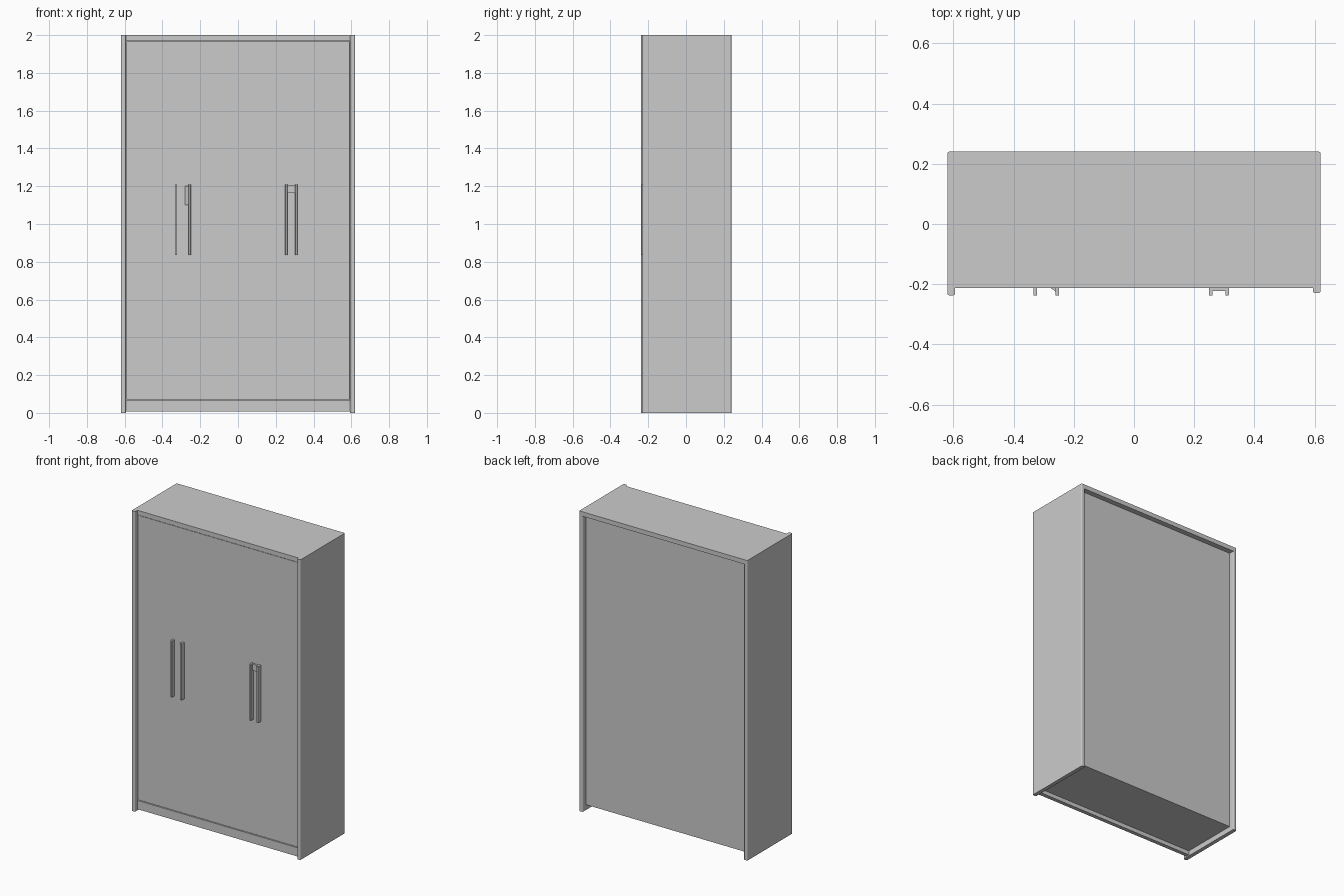
import bpy, bmesh

if "Cube" in bpy.data.objects:
    bpy.data.objects.remove(bpy.data.objects["Cube"])


def prism(name, outline, z0, z1, radius=0.0, segments=3):
    """Extrude a plan outline upwards, optionally rounding its upright edges."""
    bm = bmesh.new()
    face = bm.faces.new([bm.verts.new((x, y, z0)) for x, y in outline])
    ext = bmesh.ops.extrude_face_region(bm, geom=[face])
    top = [v for v in ext["geom"] if isinstance(v, bmesh.types.BMVert)]
    bmesh.ops.translate(bm, verts=top, vec=(0, 0, z1 - z0))
    bmesh.ops.recalc_face_normals(bm, faces=bm.faces)
    if radius:
        upright = [e for e in bm.edges
                   if abs(e.verts[0].co.z - e.verts[1].co.z) > 1e-4]
        bmesh.ops.bevel(bm, geom=upright, offset=radius, segments=segments,
                        affect='EDGES', profile=0.5)
    mesh = bpy.data.meshes.new(name)
    bm.to_mesh(mesh)
    bm.free()
    obj = bpy.data.objects.new(name, mesh)
    bpy.context.collection.objects.link(obj)
    return obj


def box(name, x0, x1, y0, y1, z0, z1, radius=0.0):
    return prism(name, [(x0, y0), (x1, y0), (x1, y1), (x0, y1)], z0, z1, radius)


W, BACK = 0.62, 0.24      # half width, back plane
INNER = 0.594             # inner faces of the side panels
FRONT = -0.21             # face of plinth and top board

# Side panels, standing proud of the doors
box("left_side", -W, -INNER, -0.237, BACK, 0, 2, 0.007)
box("right_side", INNER, W, -0.229, BACK, 0, 2, 0.007)

# Top board, plinth and recessed bottom board
box("top_board", -INNER - 0.008, INNER + 0.008, FRONT - 0.002, BACK, 1.97, 2)
box("plinth", -INNER - 0.008, INNER + 0.008, FRONT - 0.001, FRONT + 0.025, 0.008, 0.066)
box("bottom_board", -INNER, INNER, FRONT + 0.02, 0.205, 0.035, 0.066)

# Door front and recessed back panel
box("door_front", -INNER + 0.003, INNER - 0.003, FRONT + 0.002, FRONT + 0.022, 0.07, 1.966)
box("backing_behind_gaps", -INNER, INNER, FRONT + 0.012, FRONT + 0.03, 0.06, 1.97)
box("back_panel", -INNER, INNER, 0.19, 0.205, 0.035, 1.97)

# Handle rails
Z0, Z1 = 0.835, 1.21
for name, x in (("left_handle_outer", -0.328), ("left_handle_inner", -0.255),
                ("right_handle_inner", 0.255), ("right_handle_outer", 0.309)):
    box(name, x - 0.006, x + 0.006, -0.238, FRONT + 0.008, Z0, Z1, 0.003)

# Bridge joining the right rails and sloping web on the left inner rail
box("right_handle_bridge", 0.255, 0.309, -0.222, FRONT + 0.008, 1.165, Z1 - 0.003)
prism("left_handle_web", [(-0.283, FRONT + 0.004), (-0.276, FRONT - 0.003),
                          (-0.258, -0.226), (-0.255, -0.218),
                          (-0.268, FRONT + 0.004)], 1.1, 1.2)
